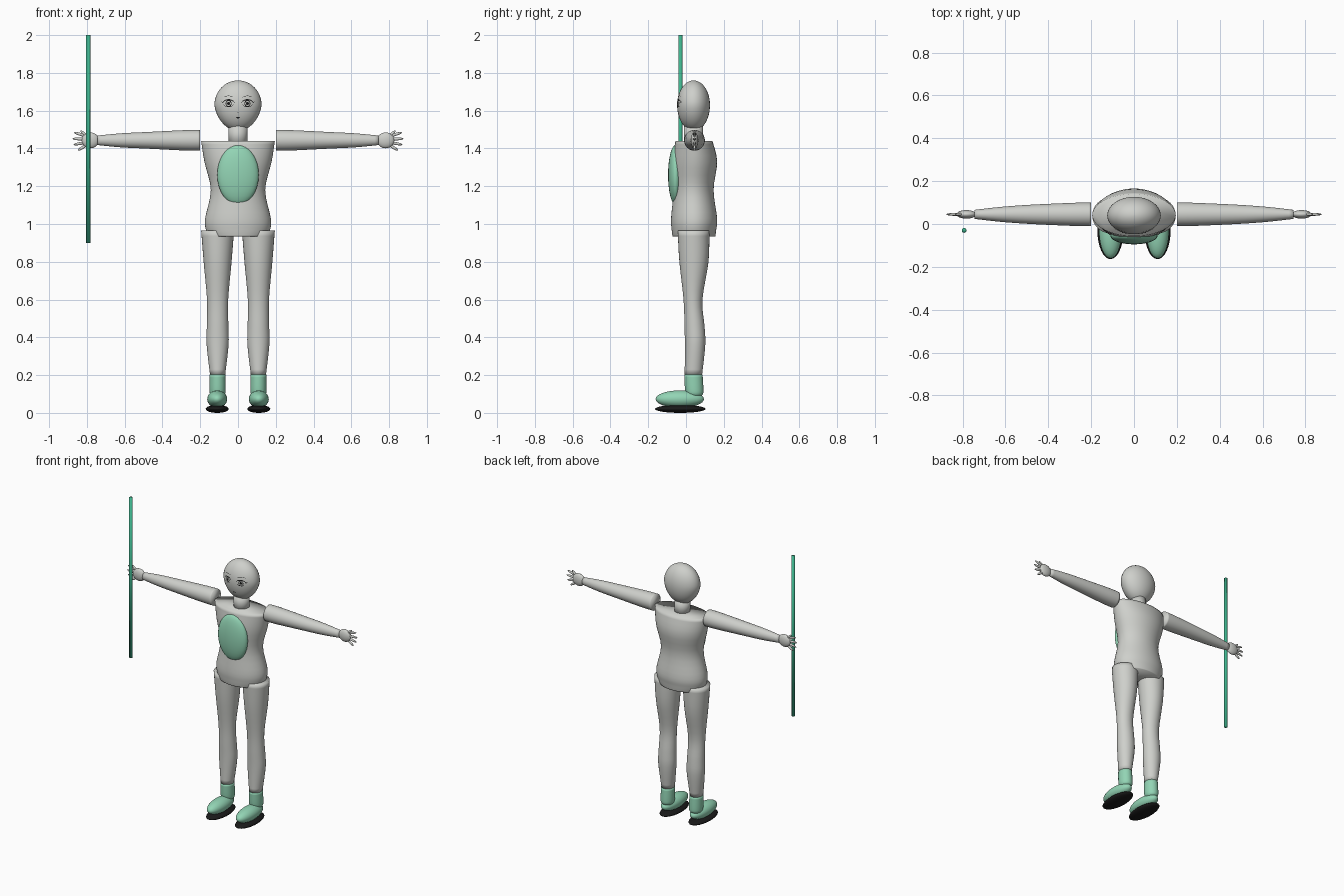
import bpy, bmesh, math
from mathutils import Matrix, Vector

cube = bpy.data.objects.get("Cube")
if cube:
    bpy.data.objects.remove(cube, do_unlink=True)


def material(name, rgb):
    mat = bpy.data.materials.new(name)
    mat.use_nodes = True
    mat.diffuse_color = (*rgb, 1)
    mat.node_tree.nodes["Principled BSDF"].inputs["Base Color"].default_value = (*rgb, 1)
    return mat


GREY = material("light grey", (0.62, 0.63, 0.60))
MINT = material("mint green", (0.29, 0.66, 0.46))
GREEN = material("staff green", (0.05, 0.46, 0.27))
BLACK = material("black", (0.01, 0.01, 0.01))


def finish(name, bm, mat, matrix=Matrix()):
    bm.transform(matrix)
    mesh = bpy.data.meshes.new(name)
    bm.to_mesh(mesh)
    bm.free()
    mesh.materials.append(mat)
    for poly in mesh.polygons:
        poly.use_smooth = True
    obj = bpy.data.objects.new(name, mesh)
    bpy.context.collection.objects.link(obj)
    return obj


def smooth_sections(sections, steps=4):
    """Catmull-Rom interpolation through the cross-sections."""
    pts = [Vector(s) for s in sections]
    ext = [pts[0]] + pts + [pts[-1]]
    out = []
    for a, b, c, d in zip(ext, ext[1:], ext[2:], ext[3:]):
        for k in range(steps):
            t = k / steps
            out.append(0.5 * (2 * b + (c - a) * t + (2 * a - 5 * b + 4 * c - d) * t ** 2
                              + (3 * b - a - 3 * c + d) * t ** 3))
    return out + [pts[-1]]


def loft(name, sections, mat, matrix=Matrix(), sides=32):
    """Capped tube of ellipses; each section is (height, y centre, x radius, y radius)."""
    bm = bmesh.new()
    rings = []
    for z, cy, rx, ry in sections:
        angles = [math.tau * i / sides for i in range(sides)]
        rings.append([bm.verts.new((rx * math.cos(a), cy + ry * math.sin(a), z)) for a in angles])
    for low, high in zip(rings, rings[1:]):
        for i in range(sides):
            j = (i + 1) % sides
            bm.faces.new((low[i], low[j], high[j], high[i]))
    bm.faces.new(rings[0][::-1])
    bm.faces.new(rings[-1])
    return finish(name, bm, mat, matrix)


def ellipsoid(name, centre, radii, mat, turn=0, seg=32):
    bm = bmesh.new()
    bmesh.ops.create_uvsphere(bm, u_segments=seg, v_segments=seg // 2, radius=1)
    matrix = (Matrix.Translation(centre) @ Matrix.Rotation(turn, 4, "Y")
              @ Matrix.Diagonal((*radii, 1)))
    return finish(name, bm, mat, matrix)


# Head and neck
HEAD_Y, HEAD_Z, HEAD_RX, HEAD_RY = 0.04, 1.63, 0.125, 0.087


def head_section(t):
    rho = math.sqrt(max(1 - t * t, 0.0004))
    taper = 1 + 0.12 * min(t, 0)
    z = HEAD_Z + t * (0.13 if t > 0 else 0.137)
    return z, HEAD_Y, HEAD_RX * rho * taper, HEAD_RY * rho


loft("head", [head_section(math.sin(math.pi * (k / 24 - 0.5))) for k in range(25)], GREY)
loft("neck", [(1.41, 0.04, 0.05, 0.05), (1.53, 0.04, 0.05, 0.05)], GREY)

# Torso and chest plate
torso = [(0.935, 0.042, 0.155, 0.113), (0.97, 0.042, 0.17, 0.118), (1.03, 0.043, 0.174, 0.122),
         (1.18, 0.04, 0.144, 0.106), (1.33, 0.047, 0.178, 0.118), (1.44, 0.042, 0.195, 0.098)]
loft("torso", smooth_sections(torso), GREY, sides=48)
ellipsoid("chest_plate", (0, -0.055, 1.26), (0.11, 0.04, 0.158), MINT)


# Face details: thin plates that follow the head
def face_point(x, z):
    t = (z - HEAD_Z) / (0.13 if z > HEAD_Z else 0.137)
    _, cy, rx, ry = head_section(t)
    return Vector((x, cy - ry * math.sqrt(max(1 - (x / rx) ** 2, 0)) - 0.002, z))


def ribbon(name, points, widths):
    """Flat stroke along (x, z) points, widened to each side."""
    bm = bmesh.new()
    pairs = []
    for i, (x, z) in enumerate(points):
        x0, z0 = points[max(i - 1, 0)]
        x1, z1 = points[min(i + 1, len(points) - 1)]
        n = Vector((z0 - z1, x1 - x0)).normalized() * widths[i] / 2
        pairs.append([bm.verts.new(face_point(x + k * n.x, z + k * n.y)) for k in (-1, 1)])
    for (a, b), (c, d) in zip(pairs, pairs[1:]):
        face = bm.faces.new((a, c, d, b))
        face.normal_update()
        if face.normal.y > 0:
            face.normal_flip()
    finish(name, bm, BLACK)


def arc(cx, cz, rx, rz, start, end, n=16):
    angles = [math.radians(start + (end - start) * i / n) for i in range(n + 1)]
    return [(cx + rx * math.cos(a), cz + rz * math.sin(a)) for a in angles]


def stroke(name, points, width, taper=True):
    last = len(points) - 1
    widths = [width * (0.3 + 0.7 * math.sin(math.pi * i / last)) if taper else width
              for i in range(last + 1)]
    ribbon(name, points, widths)


for s, side in ((1, "left"), (-1, "right")):
    ex, ez = s * 0.05, 1.638
    stroke(side + "_upper_lid", arc(ex, ez, 0.031, 0.02, 170, 10), 0.006)
    stroke(side + "_lower_lid", arc(ex, ez, 0.027, 0.018, 200, 340), 0.003)
    stroke(side + "_iris_rim", arc(ex, ez, 0.014, 0.016, 0, 360, 24), 0.004, False)
    stroke(side + "_pupil", arc(ex, ez, 0.004, 0.005, 0, 360), 0.0075, False)
    stroke(side + "_lash", [(ex + s * 0.026, ez + 0.008), (ex + s * 0.034, ez + 0.006),
                            (ex + s * 0.037, ez + 0.012)], 0.004)
    stroke(side + "_brow", arc(ex, 1.665, 0.031, 0.013, 155, 30), 0.0025)
stroke("nose", [(-0.004, 1.59), (0, 1.587), (0.004, 1.59)], 0.003)
stroke("mouth_line", arc(0, 1.566, 0.013, 0.005, 180, 360), 0.003)
stroke("upper_lip", arc(0, 1.562, 0.011, 0.004, 180, 0), 0.002)

# Limbs, built once per side
leg = [(0.2, 0.039, 0.04, 0.046), (0.36, 0.048, 0.058, 0.054), (0.46, 0.045, 0.057, 0.053),
       (0.6, 0.037, 0.056, 0.05), (0.8, 0.042, 0.074, 0.077), (0.965, 0.04, 0.087, 0.084)]
boot = [(0.085, 0.045, 0.028, 0.03), (0.1, 0.045, 0.04, 0.045), (0.13, 0.043, 0.043, 0.049),
        (0.202, 0.04, 0.042, 0.048)]
arm = [(0.2, 0, 0.055, 0.055), (0.28, 0, 0.054, 0.054), (0.48, 0, 0.044, 0.045),
       (0.62, 0, 0.037, 0.035), (0.745, 0, 0.025, 0.021)]
# Finger: base height, spread angle in degrees, length
fingers = {"thumb": (0.018, 42, 0.05), "index_finger": (0.02, 17, 0.075),
           "middle_finger": (0.005, 3, 0.08), "ring_finger": (-0.01, -10, 0.075),
           "little_finger": (-0.022, -32, 0.06)}
ARM_Y, ARM_Z = 0.045, 1.443

for s, side in ((1, "left"), (-1, "right")):
    hip = Matrix.Translation((s * 0.108, 0, 0))
    loft(side + "_leg", smooth_sections(leg), GREY, hip)
    loft(side + "_boot_ankle", smooth_sections(boot), MINT, hip)
    ellipsoid(side + "_boot_foot", (s * 0.11, -0.033, 0.073), (0.053, 0.128, 0.046), MINT)
    ellipsoid(side + "_sole", (s * 0.11, -0.03, 0.021), (0.061, 0.134, 0.021), BLACK)

    shoulder = Matrix.Translation((0, ARM_Y, ARM_Z)) @ Matrix.Rotation(s * math.pi / 2, 4, "Y")
    loft(side + "_arm", smooth_sections(arm), GREY, shoulder)
    ellipsoid(side + "_palm", (s * 0.782, ARM_Y, ARM_Z), (0.046, 0.02, 0.042), GREY)
    for finger, (dz, spread, length) in fingers.items():
        a = math.radians(spread)
        centre = (s * (0.797 + length / 2 * math.cos(a)), ARM_Y,
                  ARM_Z + dz + length / 2 * math.sin(a))
        ellipsoid(side + "_" + finger, centre, (length / 2, 0.007, 0.008), GREY, -s * a, 12)

# Staff standing in front of the right hand
loft("staff", [(0.9, 0, 0.011, 0.011), (2.0, 0, 0.011, 0.011)], GREEN,
     Matrix.Translation((-0.793, -0.03, 0)), sides=16)
